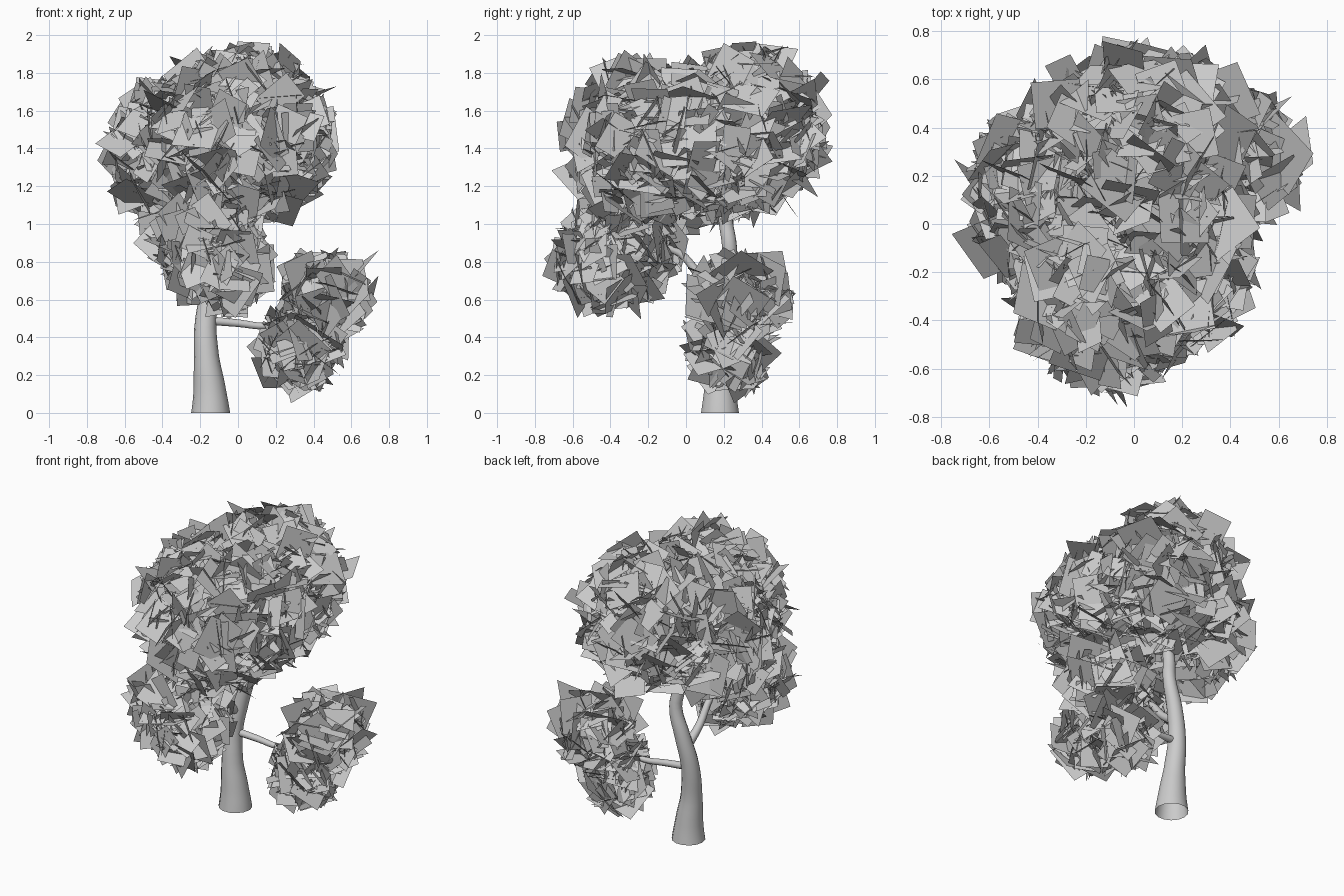
import bpy, bmesh, random
from math import pi
from mathutils import Vector, Quaternion

if "Cube" in bpy.data.objects:
    bpy.data.objects.remove(bpy.data.objects["Cube"])

random.seed(5)


def limb(name, pts, sides=3):
    """Tapered open tube through (x, y, z, radius) points."""
    cu = bpy.data.curves.new(name, 'CURVE')
    cu.dimensions = '3D'
    cu.bevel_depth = 1.0
    cu.bevel_resolution = sides
    cu.resolution_u = 4
    sp = cu.splines.new('BEZIER')
    sp.bezier_points.add(len(pts) - 1)
    for bp, (x, y, z, r) in zip(sp.bezier_points, pts):
        bp.co = (x, y, z)
        bp.radius = r
        bp.handle_left_type = bp.handle_right_type = 'AUTO'
    # Keep the trunk's base ring level
    first = sp.bezier_points[0]
    if name == "trunk":
        first.handle_left_type = first.handle_right_type = 'FREE'
        first.handle_left = first.co - Vector((0, 0, .04))
        first.handle_right = first.co + Vector((0, 0, .04))
    ob = bpy.data.objects.new(name, cu)
    bpy.context.collection.objects.link(ob)
    # Turn the tube into a smooth mesh
    bpy.ops.object.select_all(action='DESELECT')
    ob.select_set(True)
    bpy.context.view_layer.objects.active = ob
    bpy.ops.object.convert(target='MESH')
    bpy.ops.object.shade_smooth()


def rand_dir():
    return Vector([random.gauss(0, 1) for _ in range(3)]).normalized()


def inside(p, lobe, k):
    c, s = lobe
    return sum(((p[i] - c[i]) / (s[i] * k)) ** 2 for i in range(3)) < 1


LOW, HIGH = Vector((-.76, -.78, .05)), Vector((.76, .78, 2.0))


def foliage(name, lobes, count, size):
    """Flat square leaf cards scattered over a union of ellipsoids."""
    bm = bmesh.new()
    made = 0
    areas = [s[0] * s[1] + s[1] * s[2] + s[0] * s[2] for _, s in lobes]
    while made < count:
        lobe = random.choices(lobes, areas)[0]
        c, s = lobe
        d = rand_dir()
        depth = random.uniform(.7, 1.02)
        p = Vector([c[i] + d[i] * s[i] * depth for i in range(3)])
        if any(o is not lobe and inside(p, o, .68) for o in lobes):
            continue
        # Card normal: outward direction, strongly jittered
        n = (d + rand_dir() * random.uniform(.3, 2.2)).normalized()
        q = n.to_track_quat('Z', 'Y') @ Quaternion((0, 0, 1), random.uniform(0, 2 * pi))
        w = random.uniform(*size) / 2
        h = w * random.uniform(.75, 1.1)
        co = [p + q @ Vector((a * w, b * h, 0)) for a, b in ((-1, -1), (1, -1), (1, 1), (-1, 1))]
        if any(v[i] < LOW[i] or v[i] > HIGH[i] for v in co for i in range(3)):
            continue
        bm.faces.new([bm.verts.new(v) for v in co])
        made += 1
    me = bpy.data.meshes.new(name)
    bm.to_mesh(me)
    bm.free()
    bpy.context.collection.objects.link(bpy.data.objects.new(name, me))


# Trunk and two side branches
limb("trunk", [(-.145, .18, 0, .103), (-.15, .18, .12, .086), (-.167, .18, .3, .066),
               (-.17, .2, .5, .056), (-.13, .225, .7, .048), (-.085, .23, .88, .04),
               (-.1, .21, 1.02, .038), (-.06, .2, 1.35, .022)], 5)
limb("right_branch", [(-.17, .2, .49, .024), (0, .21, .475, .021),
                      (.15, .22, .46, .018), (.42, .28, .52, .01)])
limb("front_branch", [(-.15, .21, .62, .03), (-.155, .08, .72, .025),
                      (-.15, -.04, .85, .02), (-.11, -.36, .92, .012)])

# Main crown, made of overlapping lobes
foliage("crown_leaves", [((-.02, -.24, 1.43), (.46, .34, .41)),
                         ((-.32, .09, 1.37), (.34, .39, .35)),
                         ((.02, .34, 1.50), (.42, .36, .42)),
                         ((.12, .0, 1.44), (.34, .42, .35))], 1450, (.10, .25))
# Front lower clump
foliage("front_leaves", [((-.17, -.35, .90), (.26, .30, .24)),
                         ((-.06, -.41, .79), (.19, .27, .22))], 320, (.10, .24))
# Right lower clump: round top with a smaller drooping tuft
foliage("right_leaves", [((.46, .29, .62), (.21, .22, .19)),
                         ((.33, .24, .34), (.18, .18, .19))], 250, (.10, .24))
